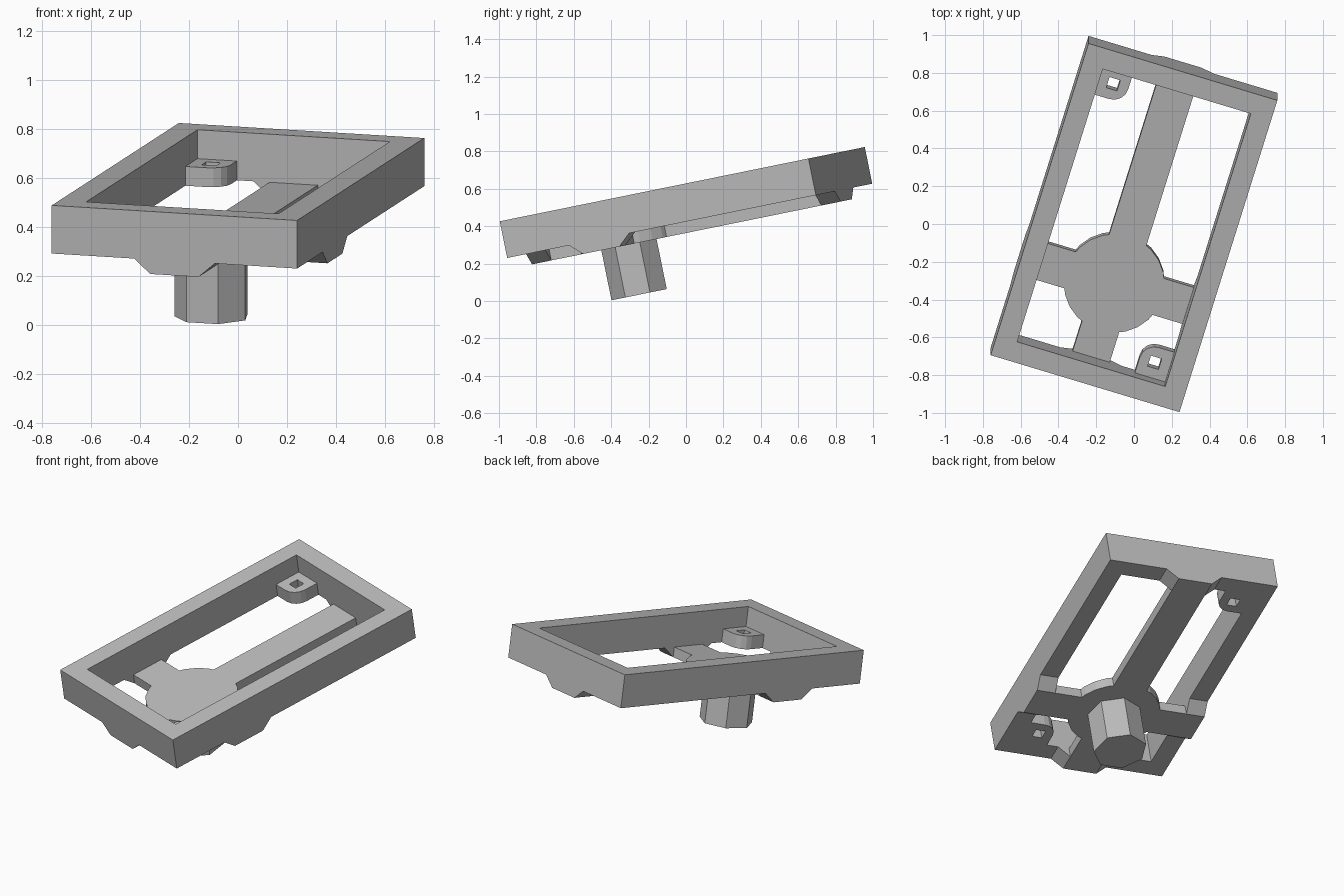
import bpy, bmesh
from math import radians, sin, cos, pi
from mathutils import Matrix, Vector

cube = bpy.data.objects.get("Cube")
if cube:
    bpy.data.objects.remove(cube, do_unlink=True)

grey = bpy.data.materials.new("plain_grey")
grey.use_nodes = True
grey.diffuse_color = (0.5, 0.5, 0.5, 1)
grey.node_tree.nodes["Principled BSDF"].inputs["Base Color"].default_value = (0.5, 0.5, 0.5, 1)

# Main sizes, in the frame's own axes (top face at zero height)
W, L = 0.523, 0.881          # outer half sizes
IW, IL = 0.41, 0.771         # opening half sizes
FLOOR, BRACE = -0.2, -0.26   # underside of frame, underside of brace
ARM, FLARE = 0.103, 0.172    # half widths of an arm and of its flared foot
HUB_Y = -0.357

# Whole model is turned, then tipped up at the back
PLACE = (Matrix.Translation((0, -0.02, 0.625)) @ Matrix.Rotation(radians(11.5), 4, 'X')
         @ Matrix.Rotation(radians(-17.1), 4, 'Z'))


def rect(x0, x1, y0, y1):
    return [(x0, y0), (x1, y0), (x1, y1), (x0, y1)]


def ring(r, n, cy=0.0, start=pi / 2):
    return [(r * cos(start + 2 * pi * i / n), cy + r * sin(start + 2 * pi * i / n)) for i in range(n)]


def extrude(name, points, vector):
    """Solid made by sweeping a flat outline along a vector."""
    bm = bmesh.new()
    face = bm.faces.new([bm.verts.new(p) for p in points])
    out = bmesh.ops.extrude_face_region(bm, geom=[face])
    verts = [g for g in out["geom"] if isinstance(g, bmesh.types.BMVert)]
    bmesh.ops.translate(bm, verts=verts, vec=Vector(vector))
    bmesh.ops.recalc_face_normals(bm, faces=bm.faces)
    mesh = bpy.data.meshes.new(name)
    bm.to_mesh(mesh)
    bm.free()
    mesh.materials.append(grey)
    obj = bpy.data.objects.new(name, mesh)
    bpy.context.collection.objects.link(obj)
    return obj


def prism(name, outline, z0, z1):
    return extrude(name, [(x, y, z0) for x, y in outline], (0, 0, z1 - z0))


def combine(obj, other, operation):
    """Boolean the second solid into the first and drop the second."""
    mod = obj.modifiers.new("combine", 'BOOLEAN')
    mod.operation, mod.object, mod.solver = operation, other, 'EXACT'
    graph = bpy.context.evaluated_depsgraph_get()
    mesh = bpy.data.meshes.new_from_object(obj.evaluated_get(graph))
    obj.modifiers.clear()
    obj.data = mesh
    bpy.data.objects.remove(other, do_unlink=True)


parts = []

# Rectangular frame with an open middle
frame = prism("frame", rect(-W, W, -L, L), FLOOR, 0)
combine(frame, prism("opening", rect(-IW, IW, -IL, IL), FLOOR - 0.1, 0.1), 'DIFFERENCE')
parts.append(frame)

# Cross brace: long bar, short bar and round hub in one piece
brace = prism("cross_brace", rect(-ARM, ARM, -IL, IL), BRACE, FLOOR)
combine(brace, prism("short_bar", rect(-IW, IW, HUB_Y - ARM, HUB_Y + ARM), BRACE, FLOOR), 'UNION')
combine(brace, prism("hub", ring(0.267, 24, HUB_Y), BRACE, FLOOR), 'UNION')
parts.append(brace)

# Flared feet joining the arms to the underside of the frame
foot = [(-FLARE, FLOOR), (-ARM, BRACE), (ARM, BRACE), (FLARE, FLOOR)]
for side, name in ((1, "back"), (-1, "front")):
    parts.append(extrude(name + "_foot", [(a, side * IL, z) for a, z in foot], (0, side * (L - IL), 0)))
for side, name in ((1, "left"), (-1, "right")):
    parts.append(extrude(name + "_foot", [(side * IW, HUB_Y + a, z) for a, z in foot],
                         (side * (W - IW), 0, 0)))

# Seven-sided post under the hub
parts.append(prism("post", ring(0.155, 7, HUB_Y), -0.533, BRACE))

# Corner tabs with one rounded corner and a square hole
SIZE, R, HOLE = 0.168, 0.08, 0.03
for side, name in ((1, "back"), (-1, "front")):
    x, y = -IW, IL
    cx, cy = x + SIZE - R, y - SIZE + R
    arc = [(cx + R * sin(i * pi / 8), cy - R * cos(i * pi / 8)) for i in range(5)]
    outline = [(x, y), (x, y - SIZE)] + arc + [(x + SIZE, y)]
    hx, hy = x + SIZE / 2, y - SIZE / 2
    hole = rect(hx - HOLE, hx + HOLE, hy - HOLE, hy + HOLE)
    tab = prism(name + "_screw_tab", [(side * a, side * b) for a, b in outline], FLOOR, -0.12)
    combine(tab, prism("hole", [(side * a, side * b) for a, b in hole], FLOOR - 0.1, 0), 'DIFFERENCE')
    parts.append(tab)

for part in parts:
    part.matrix_world = PLACE
